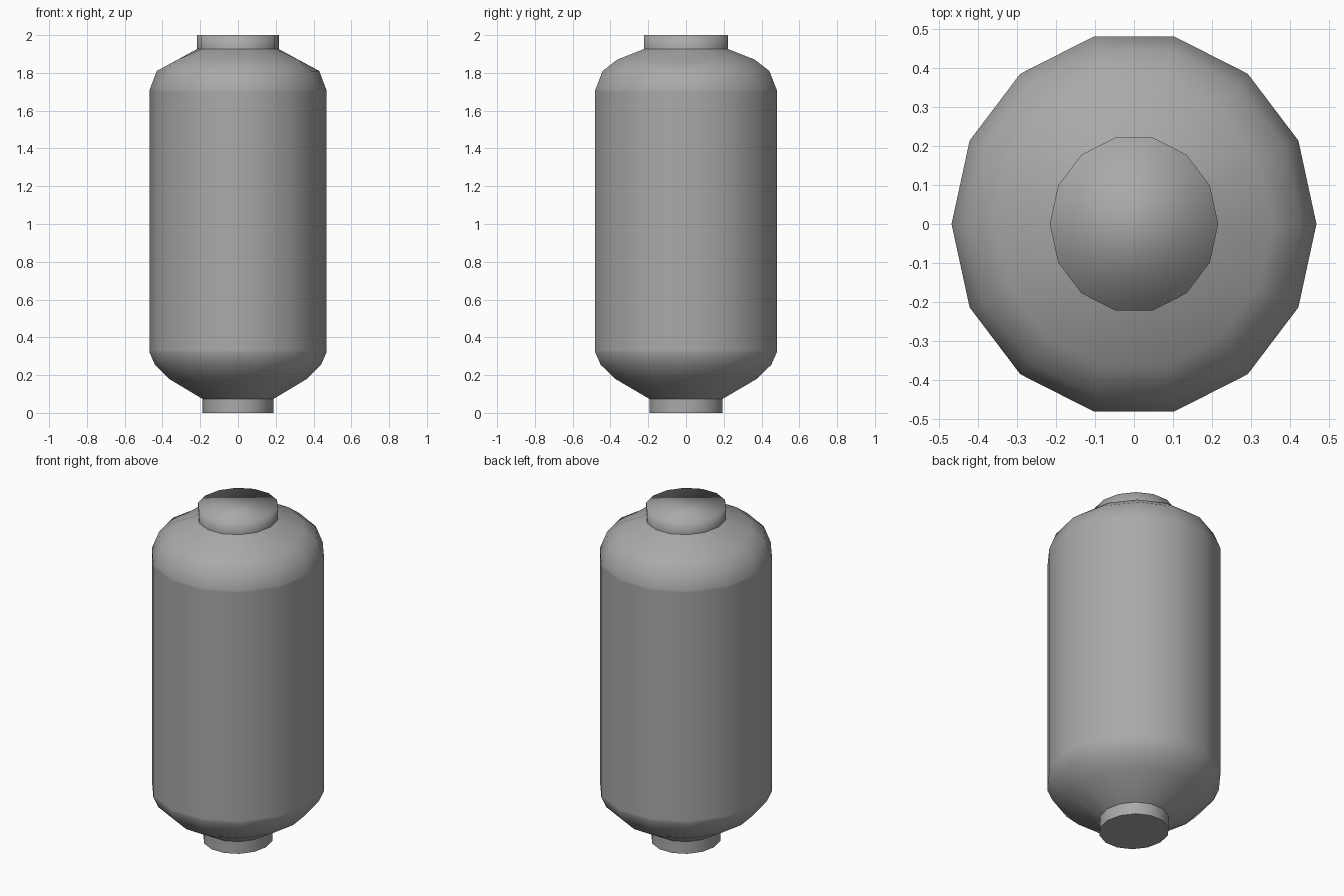
import bpy, math

if "Cube" in bpy.data.objects:
    bpy.data.objects.remove(bpy.data.objects["Cube"], do_unlink=True)

SIDES = 14
STRETCH = 1.053  # the cross-section is slightly deeper than wide

grey = bpy.data.materials.new("mid grey")
grey.use_nodes = True
colour = (0.4, 0.4, 0.4, 1)
grey.diffuse_color = colour
grey.node_tree.nodes["Principled BSDF"].inputs["Base Color"].default_value = colour


def lathe(name, profile, close_bottom=False, close_top=False):
    """Turn (radius, z) pairs, listed upwards, into a faceted tube."""
    verts, faces = [], []
    for r, z in profile:
        for i in range(SIDES):
            a = math.tau * i / SIDES
            verts.append((r * math.cos(a), r * STRETCH * math.sin(a), z))
    for k in range(len(profile) - 1):
        for i in range(SIDES):
            j = (i + 1) % SIDES
            a, b = k * SIDES, (k + 1) * SIDES
            faces.append((a + i, a + j, b + j, b + i))
    if close_bottom:
        faces.append(tuple(reversed(range(SIDES))))
    if close_top:
        faces.append(tuple(range(len(verts) - SIDES, len(verts))))
    mesh = bpy.data.meshes.new(name)
    mesh.from_pydata(verts, [], faces)
    mesh.materials.append(grey)
    mesh.shade_smooth()
    obj = bpy.data.objects.new(name, mesh)
    bpy.context.collection.objects.link(obj)
    return obj


# Tank body with rounded shoulders; doubled rings keep the wall shading even
body = lathe("tank_body", [
    (0.187, 0.073), (0.365, 0.18), (0.44, 0.255), (0.468, 0.32), (0.468, 0.33),
    (0.468, 1.7), (0.468, 1.71), (0.43, 1.81), (0.355, 1.87), (0.215, 1.927)])

# The upper shoulder is a little flatter at both sides
for v in body.data.vertices:
    if abs(v.co.z - 1.87) < 0.001 and abs(v.co.y) < 0.001:
        v.co.z -= 0.02

# Top cap, softly shaded over its rim
lathe("top_cap", [(0.216, 1.925), (0.216, 2.0)], close_top=True)

# Bottom neck with a crisp flat end
neck = lathe("bottom_neck", [(0.187, 0.0), (0.187, 0.075)], close_bottom=True)
neck.data.polygons[-1].use_smooth = False
